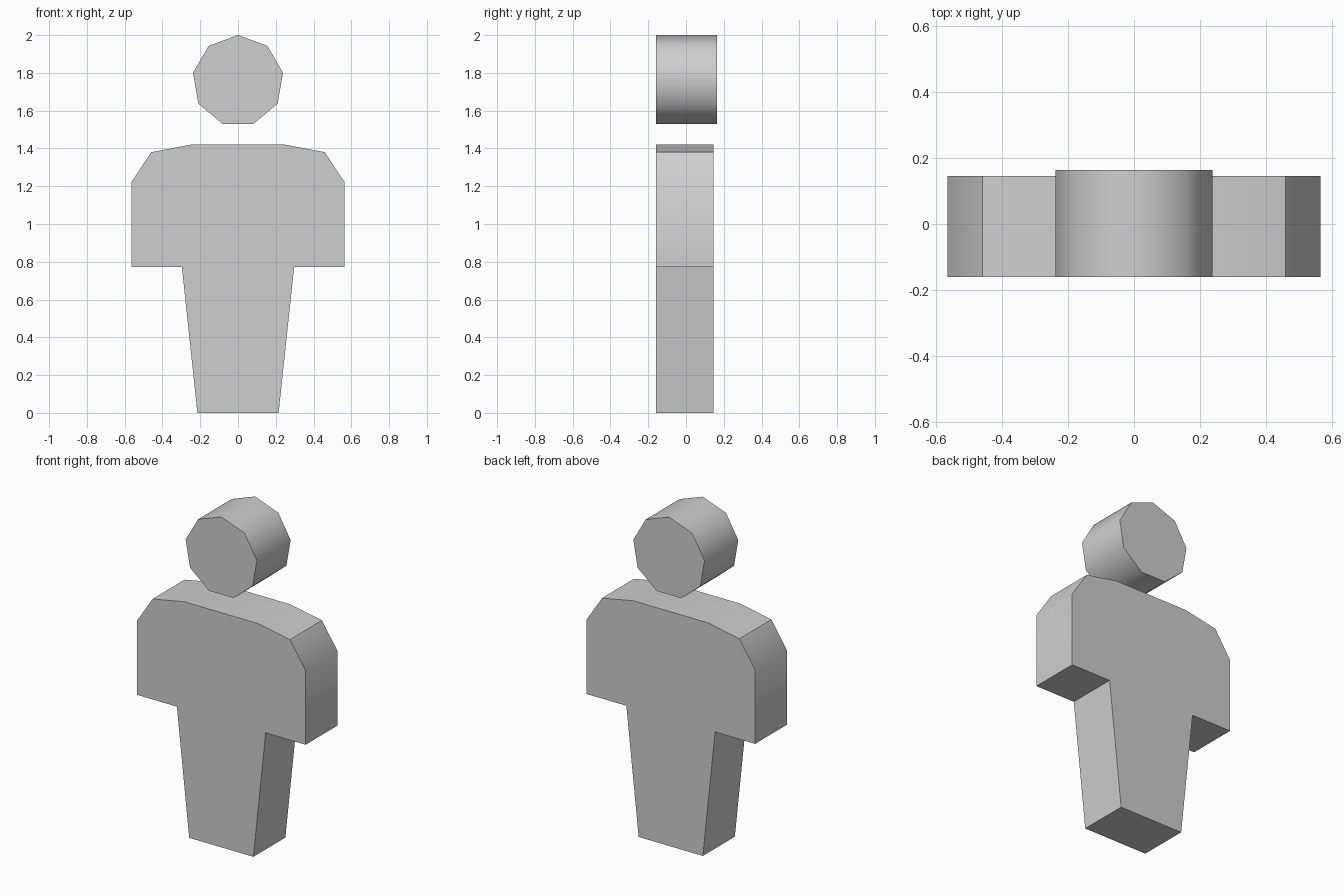
import bpy, bmesh, math

cube = bpy.data.objects.get("Cube")
if cube:
    bpy.data.objects.remove(cube, do_unlink=True)

grey = bpy.data.materials.new("light_grey")
grey.use_nodes = True
colour = (0.62, 0.62, 0.62, 1)
grey.diffuse_color = colour
grey.node_tree.nodes["Principled BSDF"].inputs["Base Color"].default_value = colour


def extrude_outline(name, outline, front, back):
    """Extrude an (x, z) outline from y = front to y = back."""
    bm = bmesh.new()
    face = bm.faces.new([bm.verts.new((x, front, z)) for x, z in outline])
    result = bmesh.ops.extrude_face_region(bm, geom=[face], use_keep_orig=True)
    for item in result["geom"]:
        if isinstance(item, bmesh.types.BMVert):
            item.co.y = back
    bmesh.ops.recalc_face_normals(bm, faces=bm.faces)
    mesh = bpy.data.meshes.new(name)
    bm.to_mesh(mesh)
    bm.free()
    mesh.materials.append(grey)
    obj = bpy.data.objects.new(name, mesh)
    bpy.context.collection.objects.link(obj)
    bpy.ops.object.select_all(action="DESELECT")
    obj.select_set(True)
    bpy.context.view_layer.objects.active = obj
    bpy.ops.object.shade_smooth_by_angle(angle=math.radians(45))
    return obj


# Body: tapered legs, square arm ends and faceted shoulders, mirrored in x
half = [(0.215, 0), (0.297, 0.772), (0.565, 0.772),
        (0.565, 1.22), (0.46, 1.38), (0.25, 1.42)]
extrude_outline("body", half + [(-x, z) for x, z in reversed(half)], -0.16, 0.146)

# Head: nine-sided disc with one corner pointing up
sides, radius, centre = 9, 0.242, 1.758
turns = [math.tau * i / sides for i in range(sides)]
extrude_outline("head", [(radius * math.sin(a), centre + radius * math.cos(a))
                         for a in turns], -0.16, 0.163)
